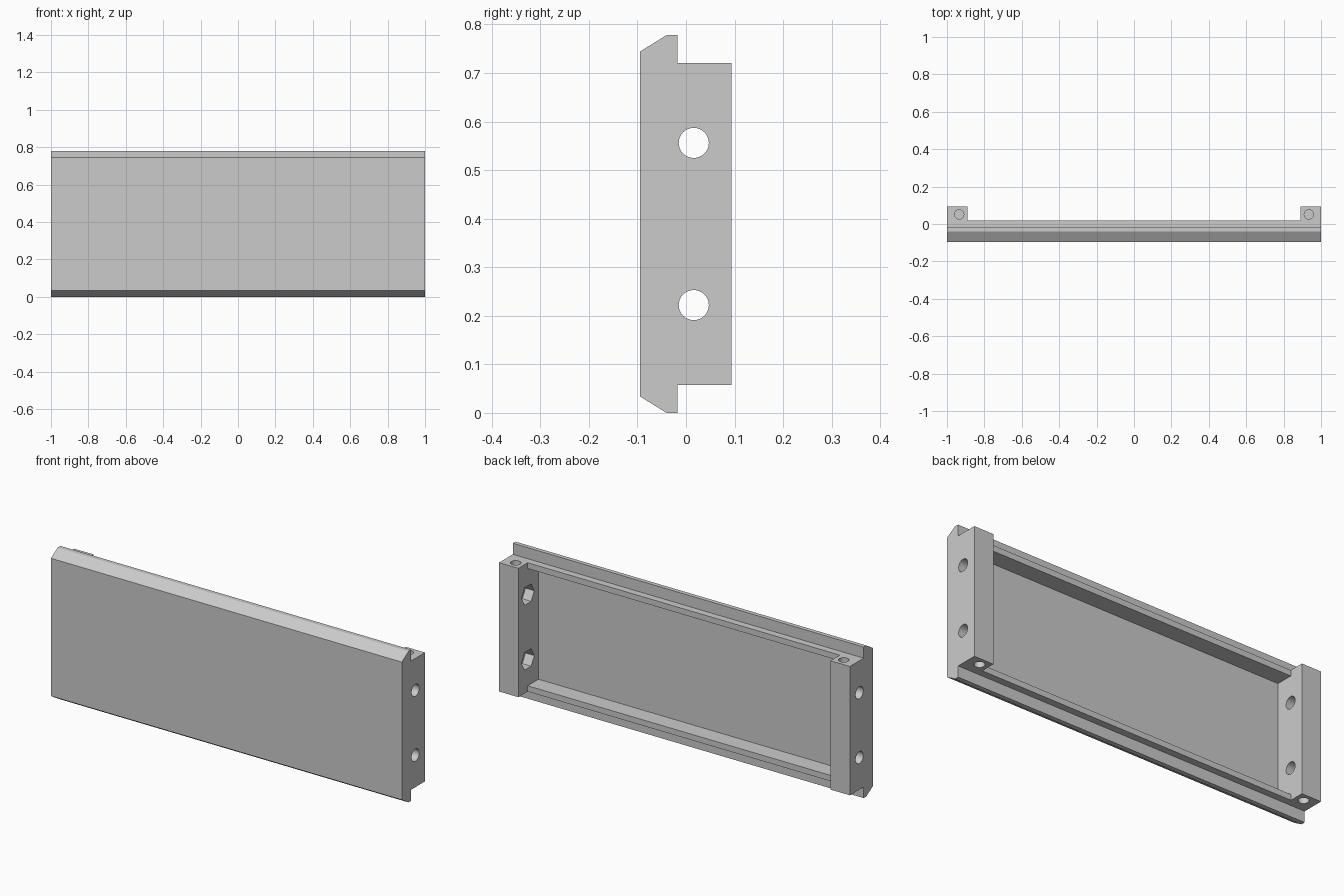
import bpy, bmesh, math
from mathutils import Matrix, Vector

cube = bpy.data.objects.get("Cube")
if cube:
    bpy.data.objects.remove(cube, do_unlink=True)

grey = bpy.data.materials.new("plain grey")
grey.use_nodes = True
colour = (0.6, 0.6, 0.6, 1)
grey.diffuse_color = colour
grey.node_tree.nodes["Principled BSDF"].inputs["Base Color"].default_value = colour

HEIGHT = 0.778
MID = HEIGHT / 2


def finish(bm, name):
    bmesh.ops.recalc_face_normals(bm, faces=bm.faces)
    mesh = bpy.data.meshes.new(name)
    bm.to_mesh(mesh)
    bm.free()
    mesh.materials.append(grey)
    obj = bpy.data.objects.new(name, mesh)
    bpy.context.collection.objects.link(obj)
    return obj


def bar(name, half_profile, half_length):
    """Mirror a lower (y, z) half profile about mid height and extrude it along x."""
    points = half_profile + [(y, HEIGHT - z) for y, z in reversed(half_profile)]
    bm = bmesh.new()
    face = bm.faces.new([bm.verts.new((-half_length, y, z)) for y, z in points])
    out = bmesh.ops.extrude_face_region(bm, geom=[face])
    verts = [v for v in out["geom"] if isinstance(v, bmesh.types.BMVert)]
    bmesh.ops.translate(bm, verts=verts, vec=(2 * half_length, 0, 0))
    return finish(bm, name)


def drill(name, centre, axis, radius, depth, sides=32):
    bm = bmesh.new()
    turn = Matrix.Rotation(math.pi / 2, 4, 'Y') if axis == 'X' else Matrix()
    bmesh.ops.create_cone(bm, cap_ends=True, segments=sides, radius1=radius,
                          radius2=radius, depth=depth,
                          matrix=Matrix.Translation(Vector(centre)) @ turn)
    return finish(bm, name)


# Panel with chamfered lips and full-depth ends
panel = bar("panel", [(0.094, 0.057), (-0.018, 0.057), (-0.018, 0),
                      (-0.04, 0), (-0.095, 0.034)], 1)

# Hollow between the end blocks, leaving a thin rim above and below
cutters = [bar("hollow_cutter", [(0.2, -0.1), (0.018, -0.1), (0.018, 0.087),
                                 (-0.07, 0.087)], 0.89)]

# Bolt holes through the ends, with nut pockets inside the left block
for z in (MID - 0.167, MID + 0.167):
    cutters.append(drill("bolt_cutter", (0, 0.016, z), 'X', 0.031, 2.4))
    cutters.append(drill("nut_cutter", (0.89, 0.016, z), 'X', 0.052, 0.1, 6))

# Blind pin holes in the top and bottom of each block
for x in (-0.935, 0.935):
    for z in (0.057, HEIGHT - 0.057):
        cutters.append(drill("pin_cutter", (x, 0.051, z), 'Z', 0.025, 0.2))

bpy.context.view_layer.objects.active = panel
panel.select_set(True)
for cutter in cutters:
    mod = panel.modifiers.new("cut", 'BOOLEAN')
    mod.operation = 'DIFFERENCE'
    mod.solver = 'EXACT'
    mod.object = cutter
    cutter.hide_render = True
    bpy.ops.object.modifier_apply(modifier=mod.name)
for cutter in cutters:
    bpy.data.objects.remove(cutter, do_unlink=True)

bpy.ops.object.shade_smooth_by_angle(angle=math.radians(25))
